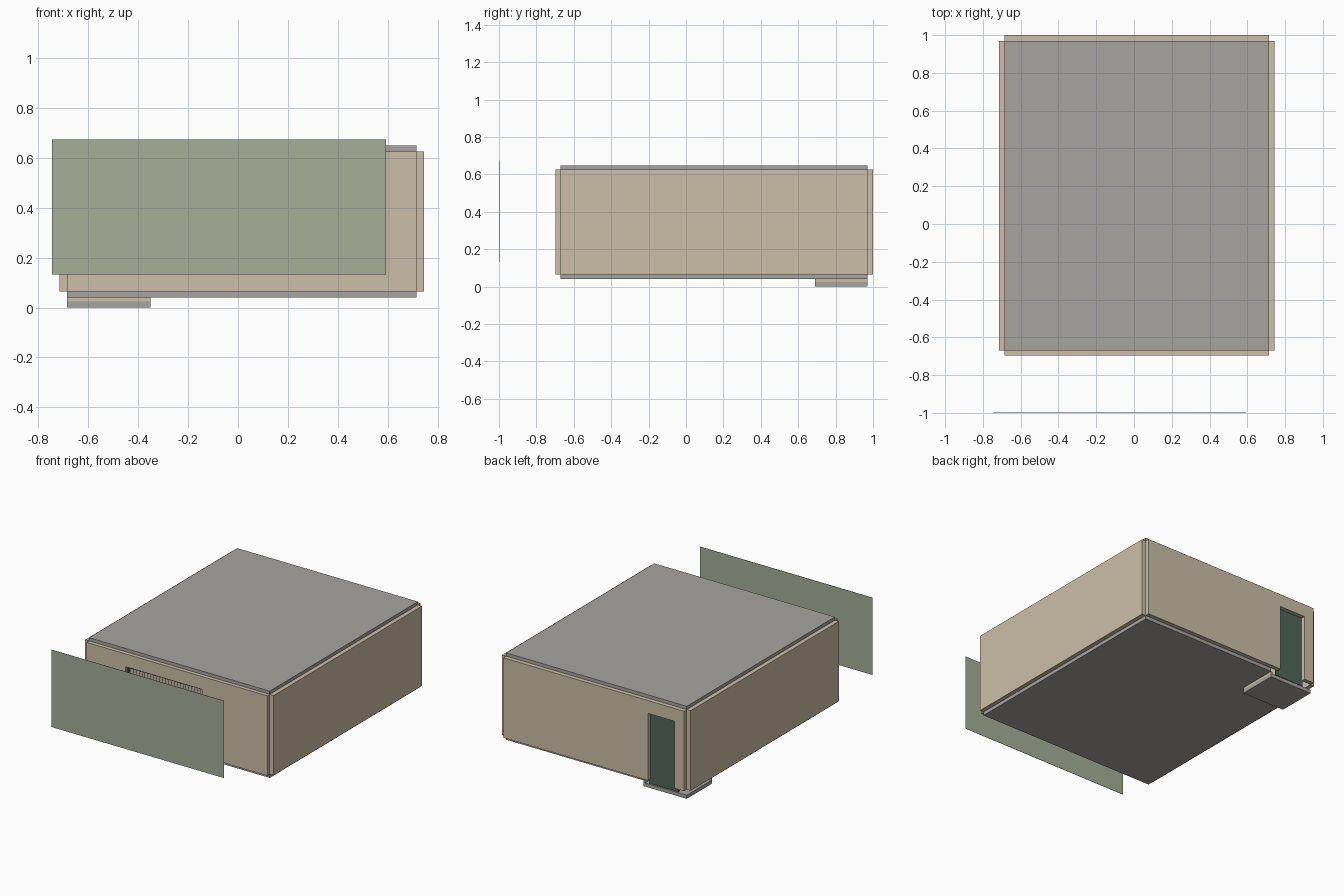
import bpy
import bmesh
from mathutils import Vector

old = bpy.data.objects.get("Cube")
if old:
    bpy.data.objects.remove(old, do_unlink=True)


def material(name, rgb):
    m = bpy.data.materials.new(name)
    m.use_nodes = True
    m.diffuse_color = (*rgb, 1)
    m.node_tree.nodes["Principled BSDF"].inputs["Base Color"].default_value = (*rgb, 1)
    return m


WALL = material("warm beige", (0.60, 0.52, 0.39))
SLAB = material("concrete grey", (0.39, 0.375, 0.35))
GREEN = material("sage green", (0.38, 0.43, 0.31))
DOOR = material("dark green", (0.08, 0.135, 0.10))
CREAM = material("curtain cream", (0.66, 0.59, 0.46))
DARK = material("frame brown", (0.10, 0.085, 0.07))


def finish(name, bm, mat):
    bmesh.ops.recalc_face_normals(bm, faces=bm.faces)
    me = bpy.data.meshes.new(name)
    bm.to_mesh(me)
    bm.free()
    if mat:
        me.materials.append(mat)
    ob = bpy.data.objects.new(name, me)
    bpy.context.collection.objects.link(ob)
    return ob


def box(name, x, y, z, mat):
    """Box from its (low, high) range on each axis."""
    bm = bmesh.new()
    bmesh.ops.create_cube(bm, size=1)
    for v in bm.verts:
        v.co = Vector([(a + b) / 2 + c * (b - a) for (a, b), c in zip((x, y, z), v.co)])
    return finish(name, bm, mat)


def cut(target, x, y, z):
    """Cut a box-shaped opening, lined in the wall's own colour."""
    cutter = box("opening_cutter", x, y, z, WALL)
    cutter.hide_render = True
    mod = target.modifiers.new("opening", 'BOOLEAN')
    mod.operation = 'DIFFERENCE'
    mod.solver = 'EXACT'
    mod.object = cutter
    bpy.context.view_layer.objects.active = target
    bpy.ops.object.modifier_apply(modifier=mod.name)
    bpy.data.objects.remove(cutter, do_unlink=True)


# Room extents and wall thickness
X0, X1, Y0, Y1 = -0.685, 0.715, -0.67, 0.97
T = 0.03
FLOOR, ROOF = (0.04, 0.065), (0.625, 0.648)
WZ = (FLOOR[1], ROOF[0])
ENTRY_X, ENTRY_Y = -0.35, 0.69

# Roof, and floor slab that leaves the entry corner open
box("roof_slab", (X0, X1), (Y0, Y1), ROOF, SLAB)
bm = bmesh.new()
outline = [(X0, Y0), (X1, Y0), (X1, Y1), (ENTRY_X, Y1), (ENTRY_X, ENTRY_Y), (X0, ENTRY_Y)]
face = bm.faces.new([bm.verts.new((x, y, FLOOR[0])) for x, y in outline])
top = bmesh.ops.extrude_face_region(bm, geom=[face], use_keep_orig=True)
bmesh.ops.translate(bm, vec=(0, 0, FLOOR[1] - FLOOR[0]),
                    verts=[g for g in top["geom"] if isinstance(g, bmesh.types.BMVert)])
finish("floor_slab", bm, SLAB)

# Sunken entry floor with its risers
STEP = 0.025
box("entry_floor", (X0, ENTRY_X), (ENTRY_Y, Y1), (0, STEP), SLAB)
box("entry_riser_side", (ENTRY_X - 0.012, ENTRY_X), (ENTRY_Y, Y1), (STEP, FLOOR[0]), WALL)
box("entry_riser_front", (X0, ENTRY_X - 0.012), (ENTRY_Y, ENTRY_Y + 0.012),
    (STEP, FLOOR[0]), WALL)

# Walls stand outside the slabs and leave notched corners
box("right_wall", (X0 - T, X0), (Y0, Y1), WZ, WALL)
box("left_wall", (X1, X1 + T), (Y0, Y1), WZ, WALL)
front = box("front_wall", (X0, X1), (Y0 - T + 0.003, Y0), WZ, WALL)
back = box("back_wall", (X0, X1), (Y1, Y1 + T), WZ, WALL)

# Openings
DX, WX, HEAD, SILL = (-0.61, -0.405), (-0.385, 0.21), 0.535, 0.26
cut(back, DX, (Y1 - 0.1, Y1 + 0.1), (-0.1, HEAD))
cut(front, WX, (Y0 - 0.1, Y0 + 0.1), (SILL, HEAD))

# Entry door behind the back wall
box("entry_door", (DX[0] - 0.01, DX[1] + 0.01), (Y1 - 0.015, Y1 - 0.002),
    (STEP + 0.005, HEAD + 0.01), DOOR)

# Window frame
F = 0.012
FY = (Y0 - 0.008, Y0)
for name, x in (("right", (WX[0], WX[0] + F)), ("left", (WX[1] - F, WX[1]))):
    box("window_jamb_" + name, x, FY, (SILL, HEAD), DARK)
for name, z in (("sill", (SILL, SILL + F)), ("head", (HEAD - F, HEAD))):
    box("window_" + name, (WX[0] + F, WX[1] - F), FY, z, DARK)

# Pleated curtains just inside the window
mid = sum(WX) / 2
PLEATS = 28
for name, (a, b) in (("right", (WX[0] - 0.02, mid)), ("left", (mid, WX[1] + 0.02))):
    bm = bmesh.new()
    rows = []
    for i in range(PLEATS + 1):
        x = a + (b - a) * i / PLEATS
        y = Y0 + (0.006 if i % 2 else 0.022)
        rows.append([bm.verts.new((x, y, z)) for z in (SILL - 0.03, HEAD + 0.02)])
    for p, q in zip(rows, rows[1:]):
        bm.faces.new((p[0], q[0], q[1], p[1]))
    finish("curtain_" + name, bm, CREAM)

# Free-standing panel in front of the window
box("outdoor_panel", (-0.745, 0.592), (-1.0, -0.998), (0.132, 0.673), GREEN)
